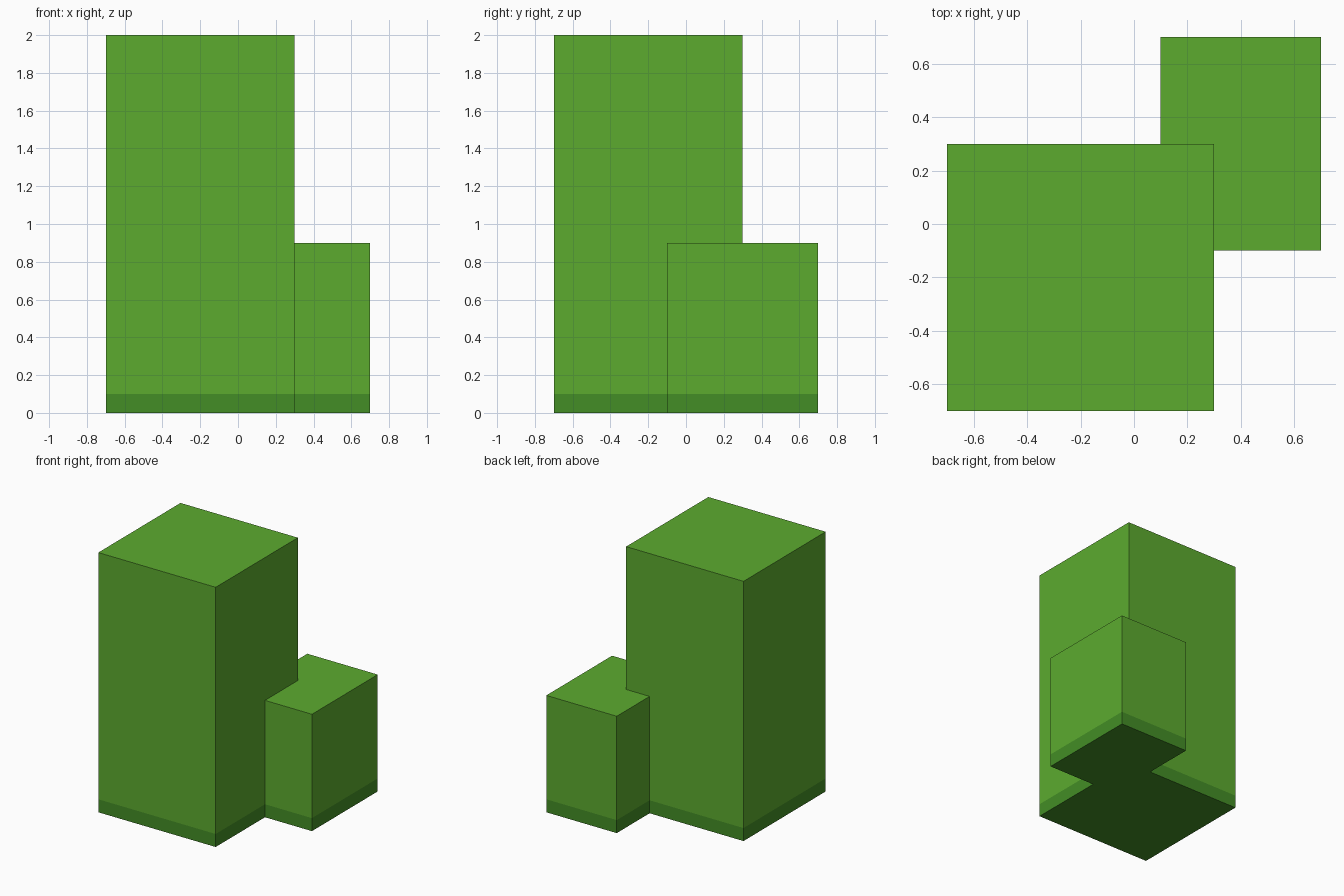
import bpy, bmesh

if "Cube" in bpy.data.objects:
    bpy.data.objects.remove(bpy.data.objects["Cube"])


def material(name, color):
    mat = bpy.data.materials.new(name)
    mat.diffuse_color = color
    mat.use_nodes = True
    mat.node_tree.nodes["Principled BSDF"].inputs["Base Color"].default_value = mat.diffuse_color
    return mat


LEAF = material("leaf_green", (0.107, 0.407, 0.028, 1))
BASE = material("dark_green", (0.056, 0.27, 0.019, 1))
BAND = 0.1  # height of the dark strip along the ground


def block(name, x0, x1, y0, y1, height):
    """Box standing on the ground, with a dark strip around its foot."""
    bm = bmesh.new()
    bmesh.ops.create_cube(bm, size=1)
    for v in bm.verts:
        v.co = (x1 if v.co.x > 0 else x0,
                y1 if v.co.y > 0 else y0,
                height if v.co.z > 0 else 0)
    bmesh.ops.bisect_plane(bm, geom=bm.verts[:] + bm.edges[:] + bm.faces[:],
                           plane_co=(0, 0, BAND), plane_no=(0, 0, 1))
    for f in bm.faces:
        f.material_index = int(f.calc_center_median().z < BAND)
    mesh = bpy.data.meshes.new(name)
    bm.to_mesh(mesh)
    bm.free()
    mesh.materials.append(LEAF)
    mesh.materials.append(BASE)
    ob = bpy.data.objects.new(name, mesh)
    bpy.context.collection.objects.link(ob)
    return ob


# Tall block at the front left, low block at the back right
bush = block("bush_blocks", -0.7, 0.3, -0.7, 0.3, 2.0)
low = block("low_block_helper", 0.1, 0.7, -0.1, 0.7, 0.9)

# Merge the two into one closed shell
union = bush.modifiers.new("merge_low_block", 'BOOLEAN')
union.operation = 'UNION'
union.solver = 'EXACT'
union.object = low
low.hide_render = True
low.hide_set(True)
